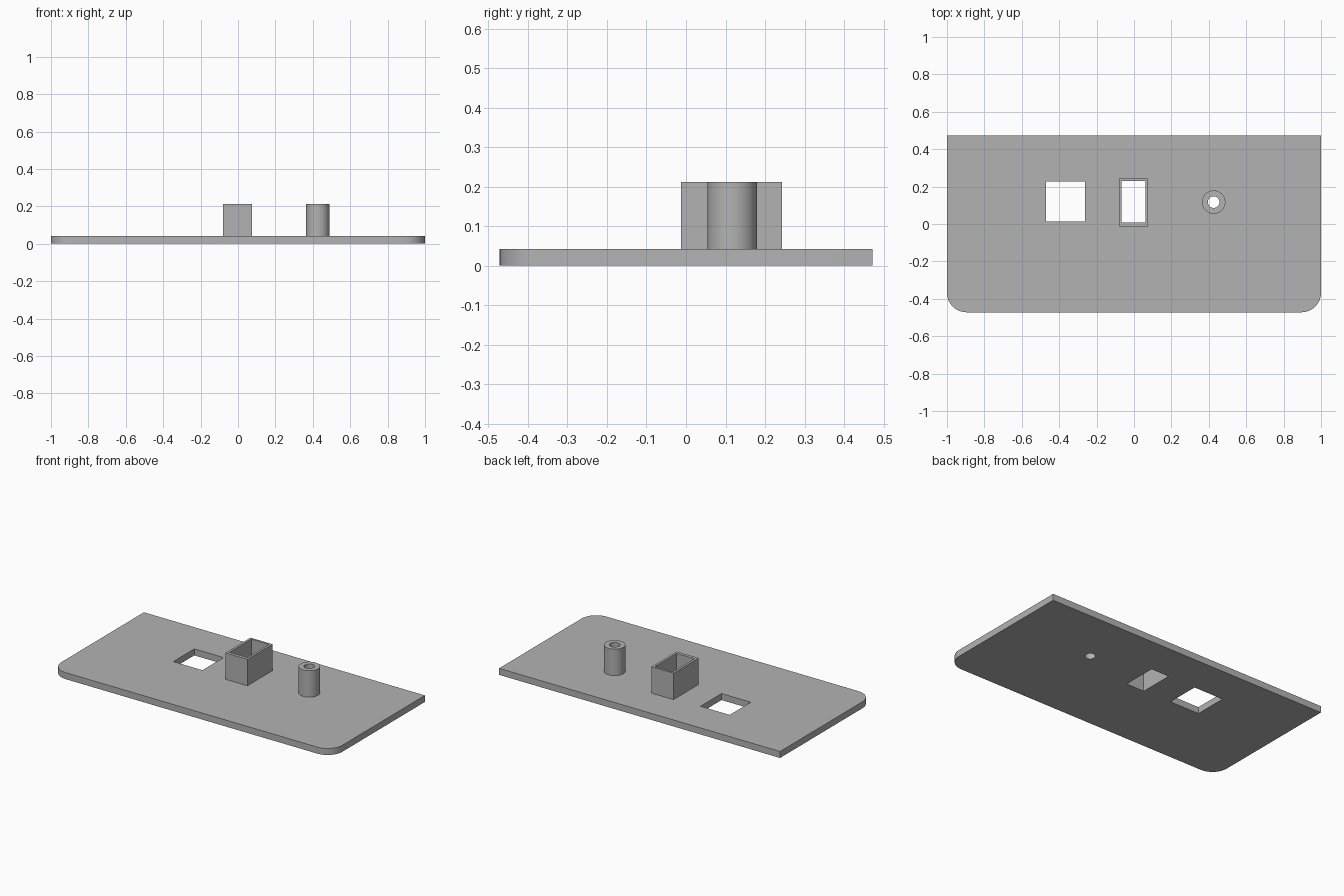
import bpy, bmesh, math

cube = bpy.data.objects.get("Cube")
if cube:
    bpy.data.objects.remove(cube, do_unlink=True)

grey = bpy.data.materials.new("grey plastic")
grey.use_nodes = True
colour = (0.45, 0.45, 0.45, 1)
grey.diffuse_color = colour
grey.node_tree.nodes["Principled BSDF"].inputs["Base Color"].default_value = colour

PLATE_TOP, TOP = 0.042, 0.212


def arc(cx, cy, r, start, end, steps):
    angles = [math.radians(start + (end - start) * i / steps) for i in range(steps + 1)]
    return [(cx + r * math.cos(a), cy + r * math.sin(a)) for a in angles]


def circle(cx, cy, r):
    return arc(cx, cy, r, 0, 360, 48)[:-1]


def rect(x0, x1, y0, y1):
    return [(x0, y0), (x1, y0), (x1, y1), (x0, y1)]


def prism(name, outline, z0, z1):
    """Extrude a counter-clockwise outline into a closed solid."""
    bm = bmesh.new()
    base = bm.faces.new([bm.verts.new((x, y, z0)) for x, y in outline])
    top = bmesh.ops.extrude_face_region(bm, geom=[base])["geom"]
    bmesh.ops.translate(bm, vec=(0, 0, z1 - z0),
                        verts=[v for v in top if isinstance(v, bmesh.types.BMVert)])
    bmesh.ops.recalc_face_normals(bm, faces=bm.faces)
    mesh = bpy.data.meshes.new(name)
    bm.to_mesh(mesh)
    bm.free()
    mesh.materials.append(grey)
    obj = bpy.data.objects.new(name, mesh)
    bpy.context.collection.objects.link(obj)
    return obj


def part(name, outline, z0, z1, holes):
    """Solid part with holes cut right through it."""
    obj = prism(name, outline, z0, z1)
    for hole in holes:
        cutter = prism("hole_cutter", hole, -0.1, 0.4)
        cutter.hide_render = True
        mod = obj.modifiers.new("hole", 'BOOLEAN')
        mod.operation, mod.solver, mod.object = 'DIFFERENCE', 'EXACT', cutter
        bpy.context.view_layer.objects.active = obj
        bpy.ops.object.modifier_apply(modifier=mod.name)
        bpy.data.objects.remove(cutter, do_unlink=True)
    bpy.ops.object.select_all(action='DESELECT')
    obj.select_set(True)
    bpy.context.view_layer.objects.active = obj
    bpy.ops.object.shade_smooth_by_angle(angle=math.radians(30))
    return obj


# Shared openings
window = rect(-0.47, -0.262, 0.013, 0.227)
socket = rect(-0.066, 0.061, 0.002 + 0.006, 0.229)
bore = circle(0.426, 0.117, 0.031)

# Base plate, with its two front corners rounded
r, half_y = 0.105, 0.472
plate = (arc(-1 + r, -half_y + r, r, 180, 270, 12)
         + arc(1 - r, -half_y + r, r, 270, 360, 12)
         + [(1, half_y), (-1, half_y)])
part("base_plate", plate, 0, PLATE_TOP, [window, socket, bore])

# Rectangular sleeve and round post standing on the plate
part("rectangular_sleeve", rect(-0.081, 0.076, -0.013, 0.243), PLATE_TOP, TOP, [socket])
part("round_post", circle(0.426, 0.117, 0.0625), PLATE_TOP, TOP, [bore])
